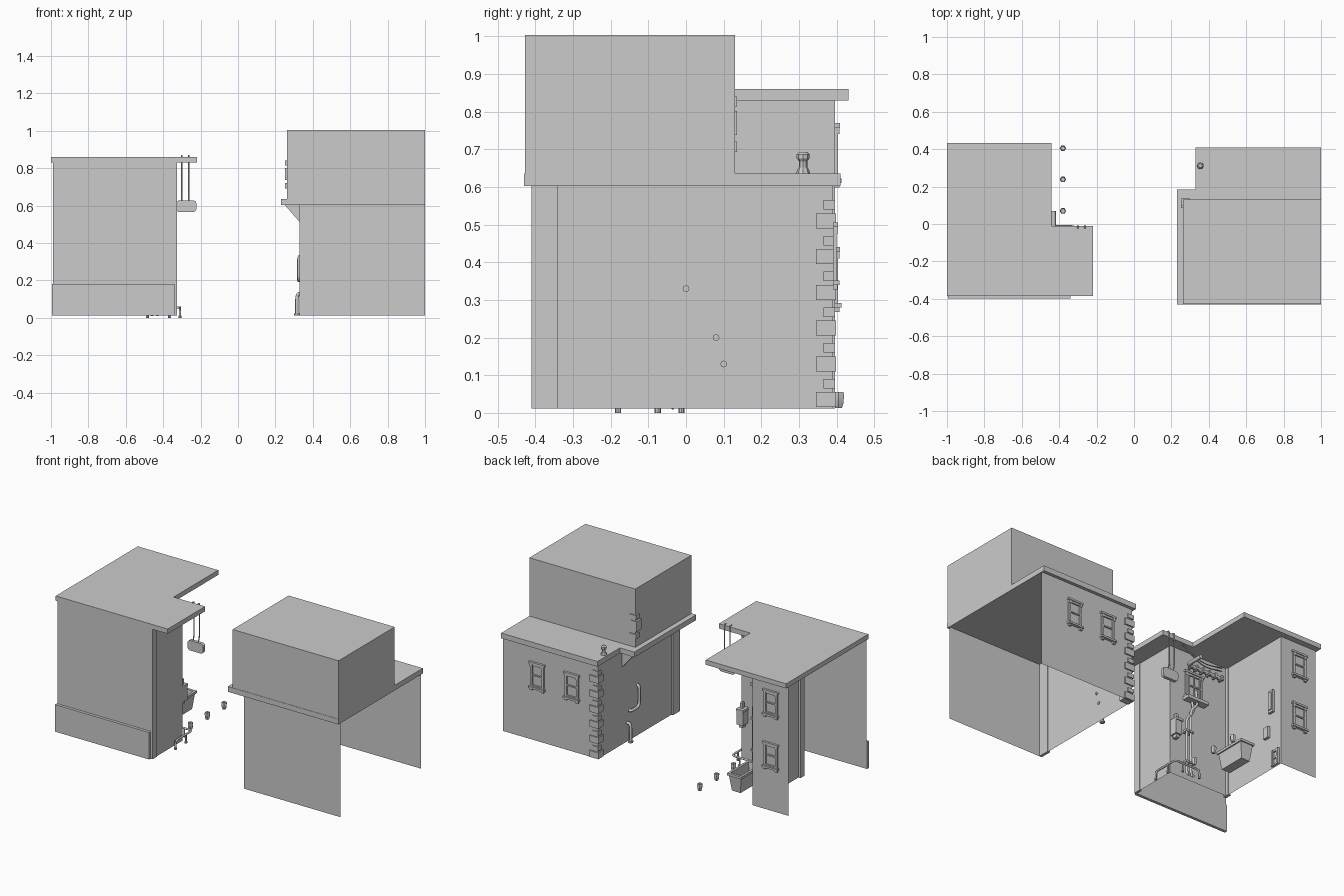
import bpy, bmesh, math
from mathutils import Vector, Matrix

if "Cube" in bpy.data.objects:
    bpy.data.objects.remove(bpy.data.objects["Cube"])


def finish(name, bm, smooth=False):
    me = bpy.data.meshes.new(name)
    bm.to_mesh(me)
    bm.free()
    ob = bpy.data.objects.new(name, me)
    bpy.context.collection.objects.link(ob)
    if smooth:
        bpy.ops.object.select_all(action='DESELECT')
        ob.select_set(True)
        bpy.context.view_layer.objects.active = ob
        bpy.ops.object.shade_smooth_by_angle()
    return ob


def boxes(name, items):
    """Each item: x0, x1, y0, y1, z0, z1."""
    bm = bmesh.new()
    for x0, x1, y0, y1, z0, z1 in items:
        m = Matrix.Translation(((x0 + x1) / 2, (y0 + y1) / 2, (z0 + z1) / 2))
        bmesh.ops.create_cube(bm, size=1, matrix=m @ Matrix.Diagonal((x1 - x0, y1 - y0, z1 - z0, 1)))
    return finish(name, bm)


def prism(name, pts, vec):
    bm = bmesh.new()
    f = bm.faces.new([bm.verts.new(p) for p in pts])
    r = bmesh.ops.extrude_face_region(bm, geom=[f])
    bmesh.ops.translate(bm, vec=vec, verts=[v for v in r['geom'] if isinstance(v, bmesh.types.BMVert)])
    bmesh.ops.recalc_face_normals(bm, faces=bm.faces)
    return finish(name, bm)


def walls(name, path, z0, z1):
    """Single-sheet walls standing on a plan path."""
    bm = bmesh.new()
    lo = [bm.verts.new((x, y, z0)) for x, y in path]
    hi = [bm.verts.new((x, y, z1)) for x, y in path]
    for i in range(len(path) - 1):
        bm.faces.new((lo[i], lo[i + 1], hi[i + 1], hi[i]))
    return finish(name, bm)


def tube(name, pts, r, bend=0.03):
    """Pipe with rounded corners."""
    p = [Vector(q) for q in pts]
    out = [p[0]]
    for a, b, c in zip(p, p[1:], p[2:]):
        s = b + (a - b).normalized() * min(bend, (a - b).length * .5)
        e = b + (c - b).normalized() * min(bend, (c - b).length * .5)
        out += [s.lerp(b, t).lerp(b.lerp(e, t), t) for t in (0, .25, .5, .75, 1)]
    out.append(p[-1])
    cu = bpy.data.curves.new(name, 'CURVE')
    cu.dimensions = '3D'
    cu.bevel_depth, cu.bevel_resolution, cu.use_fill_caps = r, 2, True
    sp = cu.splines.new('POLY')
    sp.points.add(len(out) - 1)
    for q, v in zip(sp.points, out):
        q.co = (*v, 1)
    ob = bpy.data.objects.new(name, cu)
    bpy.context.collection.objects.link(ob)
    return ob


def lathe(name, x, y, prof, n=8):
    bm = bmesh.new()
    rings = [[bm.verts.new((x + r * math.cos(2 * math.pi * i / n), y + r * math.sin(2 * math.pi * i / n), z))
              for i in range(n)] for r, z in prof]
    for a, b in zip(rings, rings[1:]):
        for i in range(n):
            bm.faces.new((a[i], a[(i + 1) % n], b[(i + 1) % n], b[i]))
    bm.faces.new(rings[0][::-1])
    bm.faces.new(rings[-1])
    return finish(name, bm, True)


def window(name, x, y, z0, z1, w=.04):
    """Sash window on a wall facing +y."""
    it = [(x - w - .014, x + w + .014, y, y + .014, z1 - .012, z1),
          (x - w - .014, x + w + .014, y, y + .018, z0, z0 + .012),
          (x - w, x + w, y, y + .007, (z0 + z1) / 2 - .004, (z0 + z1) / 2 + .004),
          (x - w, x + w, y, y + .008, z1 - .024, z1 - .012),
          (x - w, x + w, y, y + .008, z0 + .012, z0 + .02)]
    for s in (-1, 1):
        a = x + s * w
        it.append((a - .007, a + .007, y, y + .009, z0 + .01, z1 - .01))
        it.append((a - .008, a + .008, y, y + .012, z0 - .012, z0))
        it.append((a - .008, a + .008, y, y + .012, z1 - .03, z1 - .012))
    return boxes(name, it)


# Left building: shell, roof, base band, corner trim
walls("left_walls", [(-.99, -.38), (-.33, -.38), (-.33, -.08), (-.74, -.08), (-.74, .395), (-.99, .395)], .012, .83)
prism("left_roof", [(-1, -.385, .83), (-.22, -.385, .83), (-.22, -.012, .83), (-.44, -.012, .83),
                    (-.44, .432, .83), (-1, .432, .83)], (0, 0, .03))
boxes("left_base_band", [(-.995, -.34, -.398, -.38, .012, .182)])
boxes("left_corner_trim", [(-.34, -.325, -.385, -.34, .012, .83), (-.755, -.735, -.1, -.06, .012, .83)])
window("left_window_upper", -.87, .395, .61, .77)
window("left_window_lower", -.87, .395, .28, .44)

# Hanging board with rods
corner = []
for cx, cz, a0 in ((-.24, .61, 0), (-.313, .61, 90), (-.313, .583, 180), (-.24, .583, 270)):
    for k in range(4):
        a = math.radians(a0 + 30 * k)
        corner.append((cx + .018 * math.cos(a), -.03, cz + .018 * math.sin(a)))
prism("hanging_board", corner, (0, .02, 0))
for x in (-.3, -.263):
    tube("board_rod", [(x, -.02, .62), (x, -.008, .66), (x, -.008, .868), (x, -.025, .868)], .0035, .01)

# Nook: barred window, ribbed duct, cables
window("nook_window", -.5, -.08, .54, .71, .055)
boxes("window_box", [(-.575, -.425, -.08, -.035, .515, .535)] +
      [(-.54 + i * .04, -.535 + i * .04, -.075, -.068, .535, .69) for i in range(3)])
tube("duct", [(-.69, -.05, .73), (-.43, -.05, .73), (-.43, .07, .73)], .012)
boxes("duct_rings", [(x, x + .012, -.066, -.034, .714, .746) for x in (-.68, -.635, -.59, -.545, -.5, -.46)])
for i in range(2):
    tube("cable", [(-.7, -.075, .82 - i * .02), (-.52, -.03, .76 - i * .02), (-.36, -.02, .83)], .003, .1)

# Drain pipes and meter box
for x, top in ((-.46, .5), (-.43, .44)):
    tube("drain_pipe", [(x - .05, -.07, top + .1), (x - .05, -.055, top), (x, -.055, top - .05), (x, -.055, .03),
                        (x, -.03, .015)], .008)
    boxes("pipe_clamp", [(x - .012, x + .012, -.08, -.043, z, z + .012) for z in (.1, .3)])
boxes("meter_box", [(-.375, -.332, -.08, -.03, .25, .34), (-.38, -.332, -.08, -.024, .335, .35),
                    (-.362, -.345, -.065, -.045, .35, .385), (-.365, -.342, -.07, -.04, .23, .25)])

# Fittings on the recessed side wall
boxes("wall_plate", [(-.74, -.725, .3, .34, .37, .51), (-.725, -.718, .308, .332, .385, .495)])
boxes("wall_box", [(-.74, -.722, .26, .3, .22, .29)])
boxes("wall_vent", [(-.74, -.728, .32, .335, .02, .12), (-.74, -.728, .365, .38, .02, .12)] +
      [(-.74, -.73, .335, .365, z, z + .012) for z in (.02, .064, .108)])

# Trough: tapered, hollow, with a rim
bm = bmesh.new()
levels = [(.03, .085, .012), (.042, .098, .11), (.05, .105, .11), (.05, .105, .125), (.036, .09, .125), (.026, .078, .03)]
rings = [[bm.verts.new((-.56 + sx * a, .215 + sy * b, z)) for sx, sy in ((-1, -1), (1, -1), (1, 1), (-1, 1))]
         for a, b, z in levels]
for a, b in zip(rings, rings[1:]):
    for i in range(4):
        bm.faces.new((a[i], a[(i + 1) % 4], b[(i + 1) % 4], b[i]))
bm.faces.new(rings[0][::-1])
bm.faces.new(rings[-1])
finish("trough", bm)

# Pots in a row and corner guard rail
for y in (.07, .238, .405):
    lathe("pot", -.38, y, [(.01, .013), (.015, .025), (.017, .05), (.014, .056), (.012, .05)], 6)
tube("guard_rail", [(-.31, -.18, .012), (-.31, -.18, .055), (-.31, -.012, .055), (-.485, -.012, .055),
                    (-.485, -.012, .012)], .006, .025)
for x, y in ((-.31, -.18), (-.31, -.075), (-.365, -.012), (-.485, -.012)):
    lathe("rail_foot", x, y, [(.008, 0), (.008, .012), (.005, .014), (.005, .055)])

# Right building: shell, overhanging slab, upper storey
walls("right_walls", [(1, .39), (.34, .39), (.34, -.41), (1, -.41)], .012, .605)
prism("right_slab", [(.23, -.43, .603), (1, -.43, .603), (1, .41, .603), (.33, .41, .603), (.33, .185, .603),
                     (.23, .185, .603)], (0, 0, .033))
boxes("upper_storey", [(.262, 1, -.428, .13, .636, 1.003)])
boxes("upper_corner_fittings", [(.252, .3, .1, .136, .692, .72), (.25, .29, .085, .136, .738, .802),
                                (.252, .3, .1, .136, .814, .84)])
boxes("right_wall_pilaster", [(.328, .345, -.41, -.34, .012, .603)])
prism("slab_bracket", [(.25, .13, .603), (.34, .13, .603), (.34, .13, .5)], (0, .02, 0))
window("right_window_a", .76, .39, .34, .505)
window("right_window_b", .52, .39, .34, .505)

# Quoins at the back corner
q = []
for i in range(6):
    z = .015 + i * .095
    q += [(.332, .395, .345, .398, z, z + .04), (.334, .375, .365, .396, z + .05, z + .075)]
boxes("corner_quoins", q)

# Roof vent and wall pipes
lathe("roof_vent", .355, .311, [(.018, .636), (.016, .645), (.011, .652), (.011, .668), (.017, .676), (.017, .686),
                                (.01, .693)])
tube("low_wall_pipe", [(.345, .1, .13), (.315, .1, .13), (.315, .1, .02)], .009)
lathe("pipe_foot", .315, .1, [(.015, .013), (.015, .022)])
tube("high_wall_pipe", [(.345, .08, .2), (.325, .08, .2), (.325, 0, .2), (.325, 0, .33), (.345, 0, .33)], .009)
